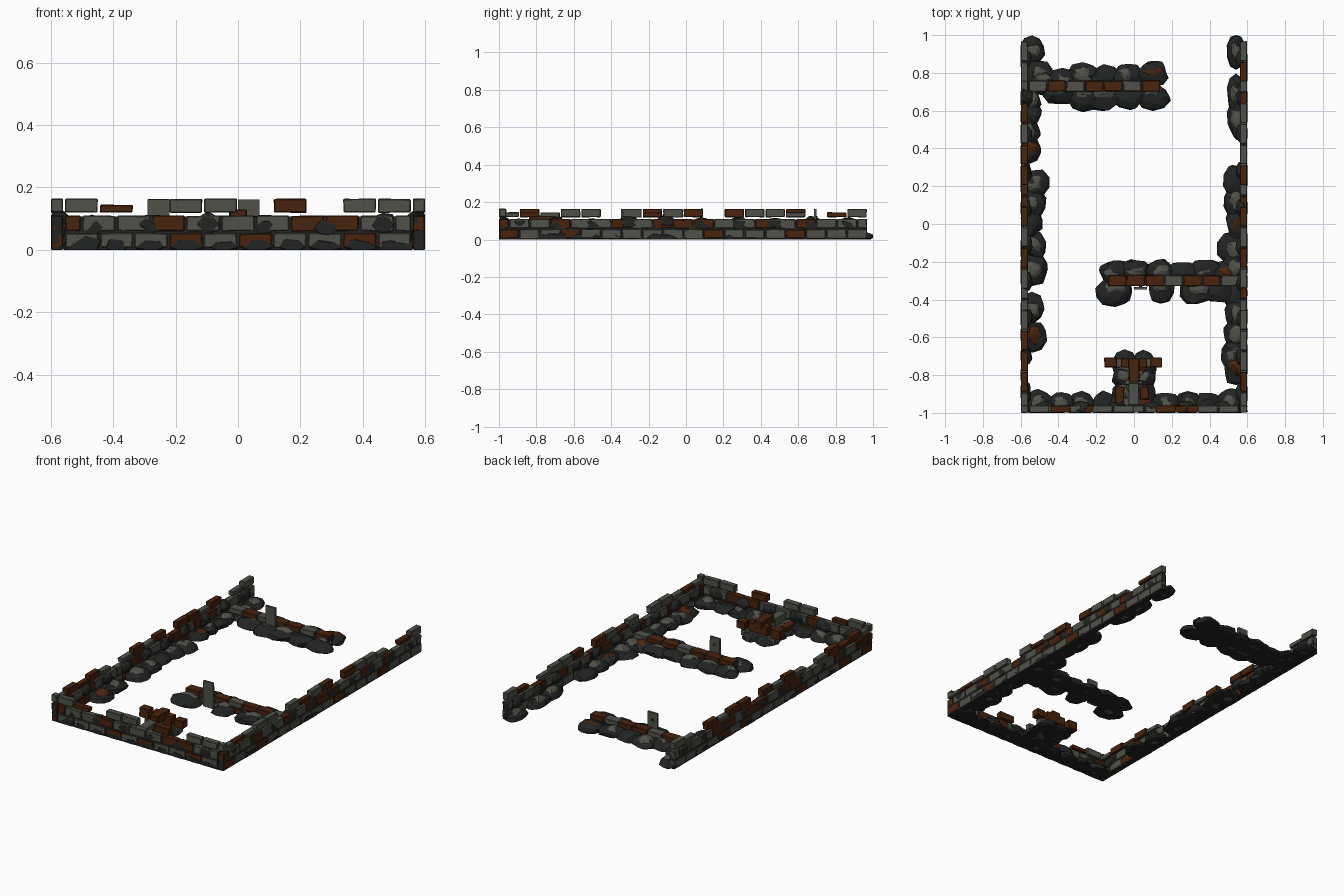
import bpy, bmesh, random
from mathutils import Vector

if "Cube" in bpy.data.objects:
    bpy.data.objects.remove(bpy.data.objects["Cube"])

random.seed(7)


def material(name, rgb):
    m = bpy.data.materials.new(name)
    m.diffuse_color = (*rgb, 1)
    m.use_nodes = True
    m.node_tree.nodes["Principled BSDF"].inputs["Base Color"].default_value = m.diffuse_color
    return m


MATS = [material("grey stone", (0.078, 0.083, 0.066)),
        material("rust brick", (0.066, 0.017, 0.004)),
        material("dark rubble", (0.016, 0.017, 0.017))]
GREY, RUST, DARK = 0, 1, 2


def finish(bm, name, bevel=0.0):
    me = bpy.data.meshes.new(name)
    bmesh.ops.recalc_face_normals(bm, faces=bm.faces[:])
    bm.to_mesh(me)
    bm.free()
    for m in MATS:
        me.materials.append(m)
    ob = bpy.data.objects.new(name, me)
    bpy.context.collection.objects.link(ob)
    if bevel:
        b = ob.modifiers.new("worn edges", "BEVEL")
        b.width = bevel
        b.segments = 1
    return ob


def box(bm, lo, hi, mat, jitter=0.0):
    lo, hi = Vector(lo), Vector(hi)
    size, mid = hi - lo, (lo + hi) / 2
    for v in (verts := bmesh.ops.create_cube(bm, size=1)["verts"]):
        v.co = Vector(c * s for c, s in zip(v.co, size)) + mid
        v.co -= Vector(random.uniform(0, jitter) * (1 if c > m else -1)
                       for c, m in zip(v.co, mid))
    for f in {f for v in verts for f in v.link_faces}:
        f.material_index = mat


def lump(bm, pos, rad, mat):
    # Faceted boulder, flattened on the ground and cut flush with the outer walls
    verts = bmesh.ops.create_icosphere(bm, subdivisions=2, radius=1)["verts"]
    bumps = [Vector((random.gauss(0, 1), random.gauss(0, 1), random.gauss(0, 1))).normalized()
             for _ in range(5)]
    for v in verts:
        n = v.co.copy()
        # Planar cuts give each stone its angular outline
        for b in bumps:
            d = v.co.dot(b) - 0.72
            if d > 0:
                v.co -= b * d
        v.co += n * random.uniform(0, 0.1)
        p = Vector(c * r for c, r in zip(v.co, rad)) + Vector(pos)
        v.co = (max(-0.6, min(0.6, p.x)), max(-1, min(1, p.y)), max(0.001, p.z))
    for f in {f for v in verts for f in v.link_faces}:
        f.material_index = mat


def wall(name, start, along_x, length, thick, rows, cap=0.0):
    # Each letter is a brick: G/R full height, g/r low, dot missing
    bm = bmesh.new()
    x0, y0 = start

    def place(a, b, z0, z1, mat, inset, jitter):
        lo, hi = (a, inset, z0), (b, thick - inset, z1)
        if not along_x:
            lo, hi = (lo[1], lo[0], z0), (hi[1], hi[0], z1)
        box(bm, (x0 + lo[0], y0 + lo[1], z0), (x0 + hi[0], y0 + hi[1], z1), mat, jitter)

    for pattern, z0, h, half in rows:
        step = length / (len(pattern) - half)
        for i, c in enumerate(pattern):
            if c == ".":
                continue
            a = max(0, (i - half / 2) * step)
            b = min(length, (i + 1 - half / 2) * step)
            top = z0 + (h if c.isupper() else h * 0.6)
            place(a + 0.002, b - 0.002, z0, top, GREY if c in "Gg" else RUST, 0.0, 0.003)
    if cap:
        place(0, cap, 0.12, 0.165, GREY, 0, 0.002)
    finish(bm, name, 0.003)
    # Mortar core behind the joints
    bm = bmesh.new()
    place(0.003, length - 0.003, 0.0, rows[1][1] + rows[1][2] - 0.004, DARK, 0.004, 0)
    finish(bm, name + "_mortar")


# Outer walls
COURSE = [(0.005, 0.05), (0.059, 0.052), (0.118, 0.047)]


def outer(a, b, c):
    return [(s, z, h, half) for s, (z, h), half in zip((a, b, c), COURSE, (0, 1, 0))]


wall("right_wall", (0.56, -1), False, 1.97, 0.04,
     outer("RGGRGGGGGGRGGGRGGG", "RGGRGGRGRRRGGRGRGGG", "grgGG.GrGR.RGGg.rG"), 0.04)
wall("left_wall", (-0.6, -1), False, 1.97, 0.04,
     outer("RGRGGGRGGGGRGRGGGG", "RRGRGGGRRGRRGRRGGGG", "gRrRg.gRgR.RRgR.gG"), 0.04)
wall("front_wall", (-0.557, -1), True, 1.114, 0.04,
     outer("GGGRGRGGRG", "RGGRGGGRRGG", "Gr.GG.R.GG"))

# Low partition walls
wall("rear_partition", (-0.56, 0.70), True, 0.70, 0.06,
     [("GGRGGGG", 0.002, 0.036, 0), ("GRGRRGR", 0.041, 0.034, 0)])
wall("middle_partition", (-0.14, -0.33), True, 0.70, 0.06,
     [("GGGRGGG", 0.002, 0.036, 0), ("RRRGRRG", 0.041, 0.034, 0)])

# Upright slabs with a dark spot on the rear
for name, x, y in (("rear_slab", -0.255, 0.683), ("middle_slab", 0.035, -0.348)):
    bm = bmesh.new()
    box(bm, (x - 0.035, y, 0), (x + 0.035, y + 0.015, 0.163), GREY, 0.002)
    box(bm, (x - 0.008, y + 0.014, 0.11), (x + 0.008, y + 0.019, 0.125), DARK)
    finish(bm, name)

# Stepped brick pier inside the front wall
bm = bmesh.new()
for x0, x1, y0, y1, z0, z1, mat in (
        (-0.05, 0.05, -0.96, -0.85, 0, 0.05, GREY), (-0.05, 0.05, -0.85, -0.73, 0, 0.05, GREY),
        (-0.03, 0.03, -0.96, -0.84, 0.05, 0.10, GREY), (-0.03, 0.03, -0.84, -0.71, 0.08, 0.13, RUST),
        (-0.07, 0.07, -0.76, -0.71, 0.05, 0.11, RUST),
        (-0.12, 0.0, -0.76, -0.71, 0.01, 0.05, GREY), (0.0, 0.12, -0.76, -0.71, 0.01, 0.05, GREY),
        (-0.16, -0.09, -0.76, -0.705, 0.05, 0.11, RUST), (0.085, 0.15, -0.76, -0.705, 0.05, 0.10, RUST),
        (-0.10, -0.05, -0.95, -0.86, 0.03, 0.06, RUST), (0.03, 0.08, -0.93, -0.86, 0.03, 0.06, RUST)):
    box(bm, (x0, y0, z0), (x1, y1, z1), mat, 0.003)
finish(bm, "brick_pier", 0.003)

# Boulders set flush into the outer walls
bm = bmesh.new()
for i in range(6):
    lump(bm, (-0.47 + i * 0.187, -0.974, 0.08 + random.uniform(-0.012, 0.012)), (0.055, 0.036, 0.038), DARK)
for side in (-1, 1):
    for i in range(10):
        lump(bm, (side * 0.574, -0.89 + i * 0.195, 0.08 + random.uniform(-0.012, 0.012)),
             (0.036, 0.055, 0.036), DARK)
finish(bm, "wall_boulders")


# Ground rubble: a dark bed with a smaller grey stone on many of the lumps
def rubble(name, stones, toward, height=0.042):
    bm = bmesh.new()
    for k, (x, y, rx, ry) in enumerate(stones):
        lump(bm, (x, y, 0.008), (rx * 1.22, ry * 1.22, height), DARK)
        if k % 5 != 3:
            lump(bm, (x + toward[0], y + toward[1], 0.022), (rx * 0.75, ry * 0.75, height * 0.85),
                 RUST if k % 7 == 5 else GREY)
    finish(bm, name)


rubble("left_rubble", [(-0.54, 0.92, 0.055, 0.06), (-0.51, 0.80, 0.07, 0.06)]
       + [(-0.55, 0.66 - 0.085 * i, 0.05, 0.065) for i in range(4)]
       + [(-0.54, y, r, 0.07) for y, r in ((0.22, 0.075), (0.11, 0.06), (0.0, 0.045),
          (-0.12, 0.06), (-0.24, 0.075), (-0.45, 0.06), (-0.59, 0.065))], (0.005, 0))
rubble("right_rubble", [(0.54, 0.915, 0.04, 0.075), (0.54, 0.69, 0.045, 0.08), (0.545, 0.56, 0.05, 0.09)]
       + [(0.54, y, r, 0.075) for y, r in ((0.23, 0.055), (0.12, 0.055), (0.0, 0.045),
          (-0.13, 0.08), (-0.23, 0.06), (-0.38, 0.055), (-0.48, 0.05), (-0.58, 0.055),
          (-0.69, 0.07), (-0.76, 0.06))], (0, 0))
rubble("front_rubble", [(-0.50 + 0.112 * i, -0.955, 0.065, 0.075 if i in (0, 9) else 0.055)
                        for i in range(10)], (0, 0.003))
rubble("pier_rubble", [(s * 0.05, y, 0.055, 0.065) for s in (-1, 1) for y in (-0.89, -0.81, -0.75)], (0, 0))
rubble("rear_partition_back_rubble", [(x, y, 0.075, 0.06) for x, y in (
    (-0.49, 0.76), (-0.38, 0.75), (-0.27, 0.78), (-0.16, 0.77), (-0.04, 0.78), (0.10, 0.80))], (0, 0.005))
rubble("rear_partition_front_rubble", [(x, y, 0.08, 0.06) for x, y in (
    (-0.39, 0.70), (-0.27, 0.67), (-0.16, 0.67), (-0.02, 0.68), (0.10, 0.675))], (0, 0.025))
rubble("middle_partition_back_rubble", [(x, y, 0.075, 0.055) for x, y in (
    (-0.11, -0.255), (0.01, -0.245), (0.14, -0.245), (0.26, -0.26), (0.38, -0.25), (0.48, -0.26))], (0, -0.005))
rubble("middle_partition_front_rubble", [(x, y, r, 0.06) for x, y, r in (
    (-0.10, -0.365, 0.085), (0.14, -0.345, 0.06), (0.34, -0.36, 0.08), (0.46, -0.35, 0.08))], (0, 0.02))
